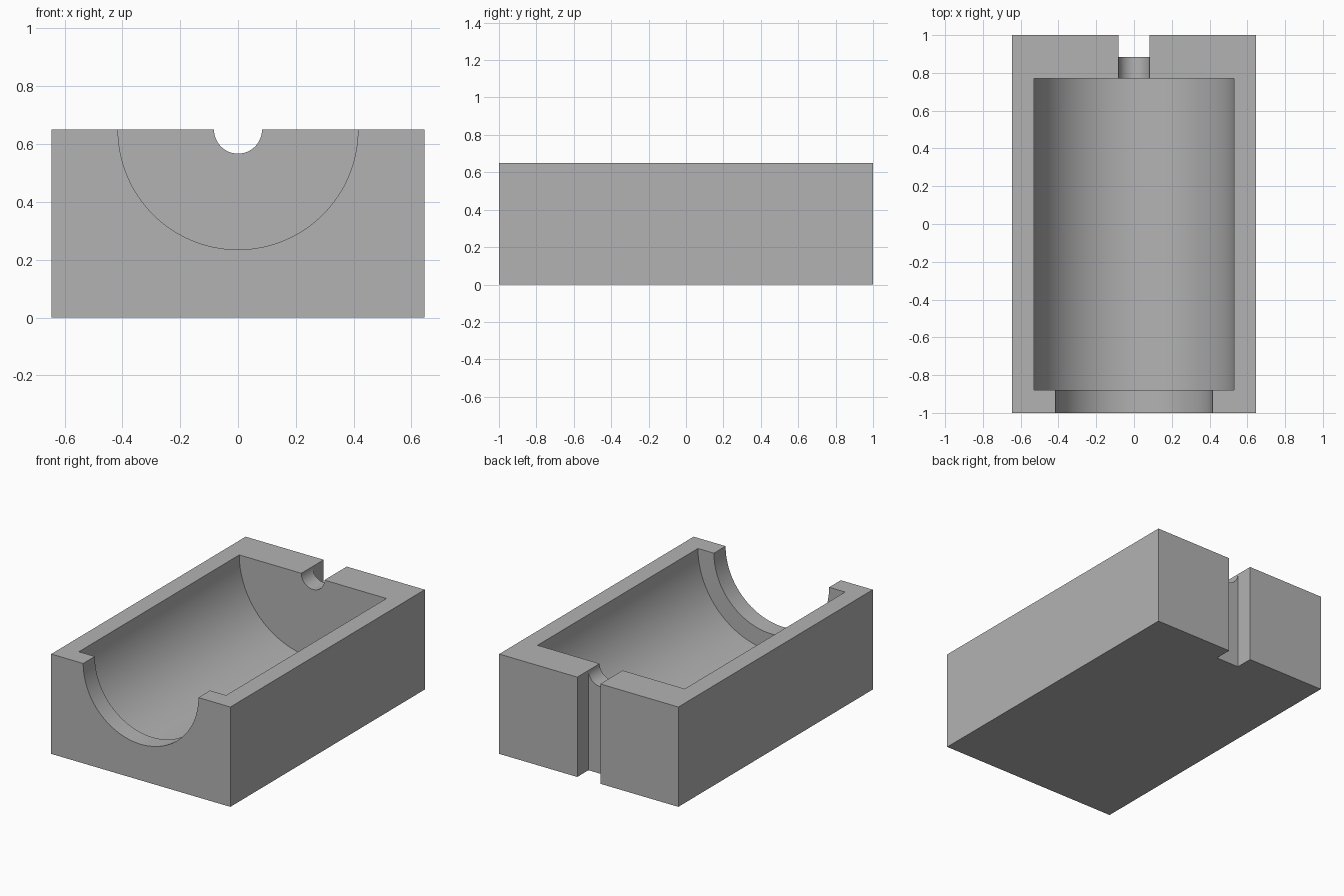
import bpy
import math

if "Cube" in bpy.data.objects:
    bpy.data.objects.remove(bpy.data.objects["Cube"], do_unlink=True)

WIDTH, LENGTH, HEIGHT = 1.29, 2.0, 0.65
BACK = LENGTH / 2
SLOT_RADIUS = 0.083

grey = bpy.data.materials.new("plain_grey")
grey.use_nodes = True
colour = (0.45, 0.45, 0.45, 1)
grey.diffuse_color = colour
grey.node_tree.nodes["Principled BSDF"].inputs["Base Color"].default_value = colour


def box(name, size, centre):
    bpy.ops.mesh.primitive_cube_add(size=1, location=centre)
    obj = bpy.context.object
    obj.name = name
    obj.scale = size
    bpy.ops.object.transform_apply(location=True, rotation=True, scale=True)
    obj.data.materials.append(grey)
    return obj


def trough(name, radius, y0, y1):
    """Cylinder along y, with its axis on the top face of the block."""
    bpy.ops.mesh.primitive_cylinder_add(
        vertices=128, radius=radius, depth=y1 - y0,
        location=(0, (y0 + y1) / 2, HEIGHT), rotation=(math.pi / 2, 0, 0))
    obj = bpy.context.object
    obj.name = name
    bpy.ops.object.transform_apply(location=True, rotation=True, scale=True)
    obj.data.materials.append(grey)
    return obj


def carve(target, cutter):
    cutter.hide_render = True
    mod = target.modifiers.new(cutter.name, "BOOLEAN")
    mod.operation = "DIFFERENCE"
    mod.solver = "EXACT"
    mod.object = cutter
    bpy.context.view_layer.objects.active = target
    bpy.ops.object.modifier_apply(modifier=mod.name)
    bpy.data.objects.remove(cutter, do_unlink=True)


# Solid block
block = box("cradle_block", (WIDTH, LENGTH, HEIGHT), (0, 0, HEIGHT / 2))

# Main half-round cavity, wide front opening and small back channel
carve(block, trough("cavity_cutter", 0.53, -0.88, 0.77))
carve(block, trough("front_opening_cutter", 0.415, -1.1, -0.8))
carve(block, trough("back_channel_cutter", SLOT_RADIUS, 0.7, 0.95))

# Full-height slot in the back face
carve(block, box("back_slot_cutter", (2 * SLOT_RADIUS, 0.23, 2),
                 (0, BACK, HEIGHT / 2)))

# Smooth curved walls, crisp edges
bpy.ops.object.select_all(action="DESELECT")
block.select_set(True)
bpy.context.view_layer.objects.active = block
bpy.ops.object.shade_smooth_by_angle(angle=math.radians(30))
